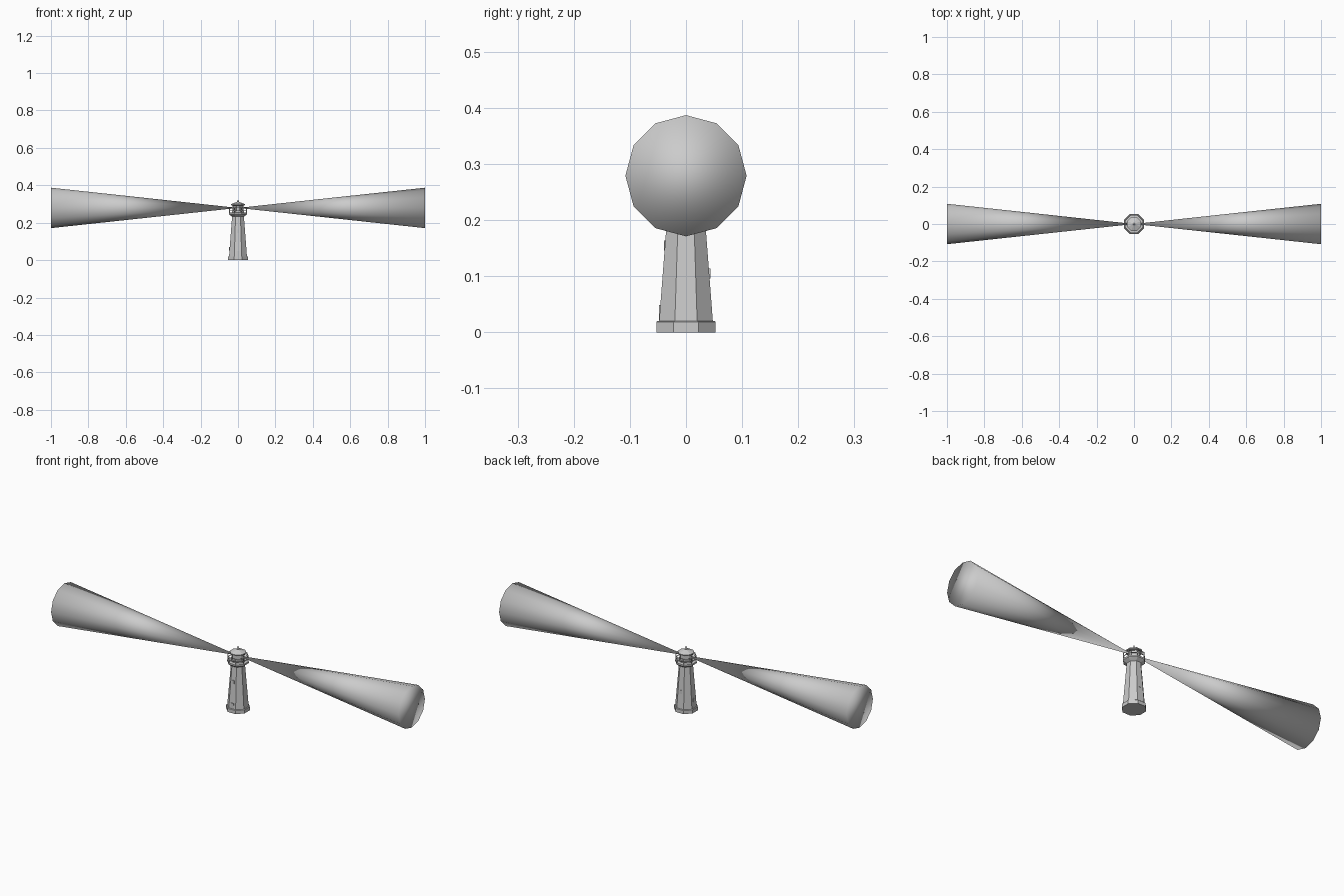
import bpy, bmesh, math
from mathutils import Matrix, Vector

if "Cube" in bpy.data.objects:
    bpy.data.objects.remove(bpy.data.objects["Cube"])

K = 1 / math.cos(math.pi / 8)  # flat radius to corner radius of an octagon


def finish(bm, name, smooth=False):
    bmesh.ops.recalc_face_normals(bm, faces=bm.faces)
    me = bpy.data.meshes.new(name)
    bm.to_mesh(me)
    bm.free()
    ob = bpy.data.objects.new(name, me)
    bpy.context.collection.objects.link(ob)
    for p in me.polygons:
        p.use_smooth = smooth
    return ob


def octagon(name, profile):
    """Stack of octagonal rings (flat radius, height) with flats facing the axes."""
    bm = bmesh.new()
    rings = []
    for r, z in profile:
        rings.append([bm.verts.new((r * K * math.cos((i + .5) * math.pi / 4),
                                    r * K * math.sin((i + .5) * math.pi / 4), z))
                      for i in range(8)])
    for a, b in zip(rings, rings[1:]):
        for i in range(8):
            j = (i + 1) % 8
            bm.faces.new((a[i], a[j], b[j], b[i]))
    bm.faces.new(rings[0][::-1])
    bm.faces.new(rings[-1])
    return finish(bm, name)


def add_box(bm, centre, size, turn=0):
    m = (Matrix.Rotation(turn, 4, 'Z') @ Matrix.Translation(centre)
         @ Matrix.Diagonal((*size, 1)))
    bmesh.ops.create_cube(bm, size=1, matrix=m)


# Tower: plinth, tapering shaft, gallery deck
octagon("plinth", [(.053, 0), (.053, .018), (.051, .02)])
octagon("tower_shaft", [(.048, .018), (.031, .24)])
octagon("gallery_deck", [(.031, .232), (.046, .243), (.048, .245), (.048, .253), (.03, .254)])

# Lantern room and roof
octagon("lantern_base", [(.031, .25), (.031, .262)])
octagon("lantern_room", [(.026, .26), (.026, .296)])
octagon("roof", [(.028, .29), (.037, .294), (.037, .299), (.012, .309), (.004, .313)])

bm = bmesh.new()
for i in range(8):
    a = (i + .5) * math.pi / 4
    add_box(bm, (.0285, 0, .277), (.003, .003, .036), a)
finish(bm, "lantern_mullions")

# Railing: posts at the corners, two rails per side
bm = bmesh.new()
for i in range(8):
    add_box(bm, (.046 * K, 0, .267), (.003, .003, .03), (i + .5) * math.pi / 4)
    for z in (.267, .281):
        add_box(bm, (.046, 0, z), (.002, .038, .0025), i * math.pi / 4)
finish(bm, "gallery_railing")

# Finial
bm = bmesh.new()
bmesh.ops.create_uvsphere(bm, u_segments=8, v_segments=6, radius=.006,
                          matrix=Matrix.Translation((0, 0, .315)))
bmesh.ops.create_cone(bm, cap_ends=True, segments=6, radius1=.002, radius2=.001,
                      depth=.02, matrix=Matrix.Translation((0, 0, .322)))
finish(bm, "roof_finial", True)

# Small windows on the shaft and a door
bm = bmesh.new()
for side, z in ((-1, .155), (2, .06), (1, .105)):
    r = .048 - .0766 * (z - .018)
    add_box(bm, (r, 0, z), (.004, .012, .018), side * math.pi / 2)
finish(bm, "shaft_windows")
bm = bmesh.new()
add_box(bm, (.0465, 0, .034), (.004, .016, .03), -math.pi / 2)
finish(bm, "door")

# Light beams: long 12-sided cones opening to each side
for name, s in (("beam_right", 1), ("beam_left", -1)):
    bm = bmesh.new()
    bmesh.ops.create_cone(bm, cap_ends=True, segments=12, radius1=0, radius2=.108, depth=1,
                          matrix=Matrix.Translation((s * .5, 0, .279))
                          @ Matrix.Rotation(s * math.pi / 2, 4, 'Y'))
    bmesh.ops.remove_doubles(bm, verts=bm.verts, dist=1e-5)
    finish(bm, name, True)
